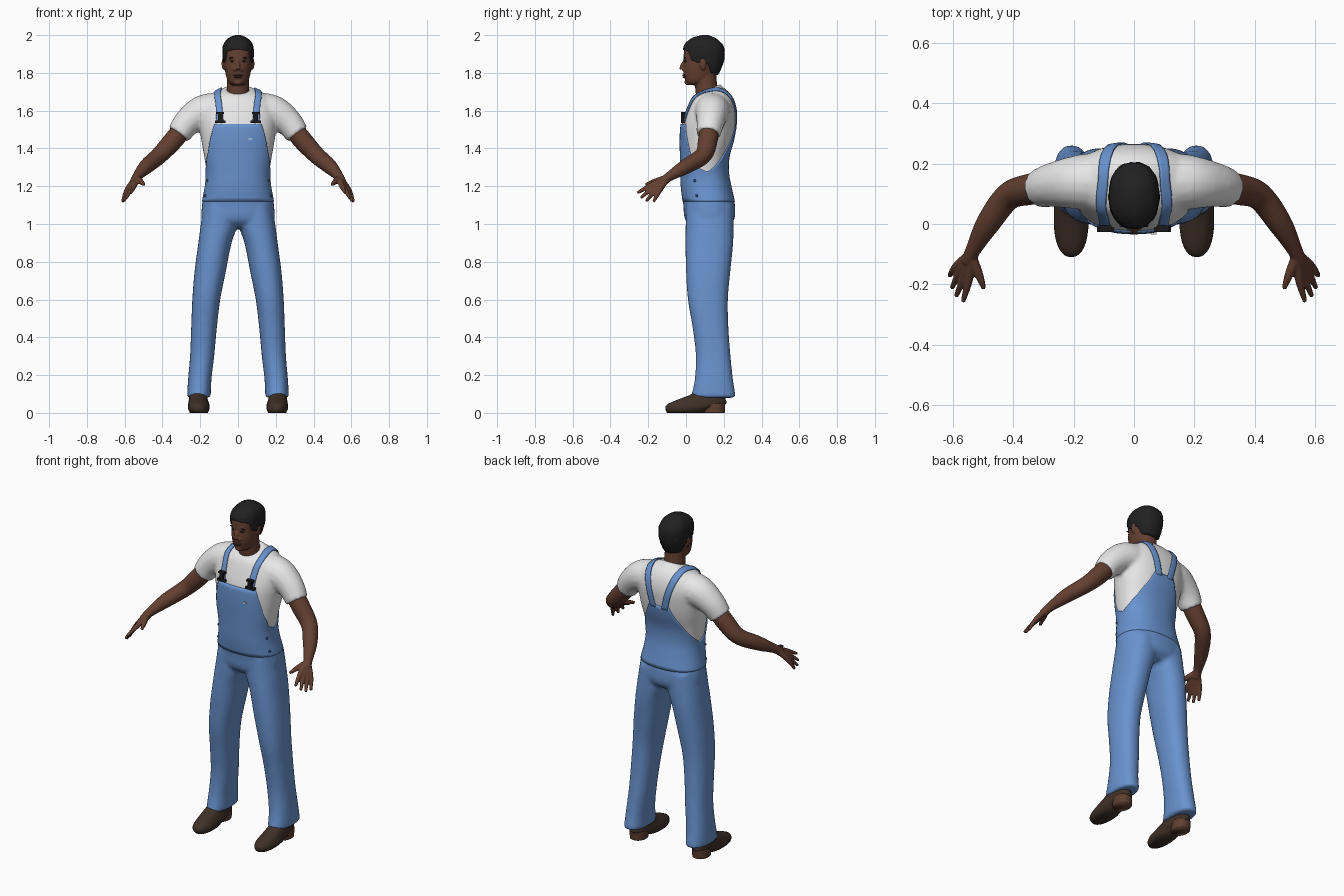
import bpy, bmesh, random
from math import sin, cos, pi, radians, copysign
from mathutils import Vector, Matrix

random.seed(4)
if "Cube" in bpy.data.objects:
    bpy.data.objects.remove(bpy.data.objects["Cube"])


def material(name, *rgb):
    m = bpy.data.materials.new(name)
    m.use_nodes = True
    m.diffuse_color = (*rgb, 1)
    bsdf = m.node_tree.nodes["Principled BSDF"]
    bsdf.inputs["Base Color"].default_value = (*rgb, 1)
    bsdf.inputs["Roughness"].default_value = 0.8
    return m


DENIM = material("denim blue", 0.14, 0.29, 0.62)
WHITE = material("cotton white", 0.8, 0.8, 0.8)
SKIN = material("brown skin", 0.125, 0.05, 0.03)
LIP = material("lip brown", 0.085, 0.03, 0.022)
HAIR = material("black hair", 0.015, 0.015, 0.015)
SHOE = material("dark leather", 0.05, 0.03, 0.02)
HEEL = material("heel brown", 0.11, 0.05, 0.03)
BLACK = material("black plastic", 0.01, 0.01, 0.012)
SEAM = material("dark blue", 0.03, 0.06, 0.16)


def spline(rows, t):
    """Smoothly interpolate rows whose first value is the key."""
    n = len(rows)
    t = min(max(t, rows[0][0]), rows[-1][0])
    i = next((k for k in range(n - 1) if t <= rows[k + 1][0]), n - 2)
    a, b = rows[i], rows[i + 1]
    h = b[0] - a[0]
    u = (t - a[0]) / h

    def slope(k, j):
        lo, hi = rows[max(k - 1, 0)], rows[min(k + 1, n - 1)]
        return (hi[j] - lo[j]) / (hi[0] - lo[0]) * h
    return [a[j] * (1 + 2 * u) * (1 - u) ** 2 + slope(i, j) * u * (1 - u) ** 2
            + b[j] * u * u * (3 - 2 * u) - slope(i + 1, j) * u * u * (1 - u)
            for j in range(1, len(a))]


def linear(table, a):
    for (a0, v0), (a1, v1) in zip(table, table[1:]):
        if a <= a1:
            return v0 + (v1 - v0) * (a - a0) / (a1 - a0)
    return table[-1][1]


def surface(rows, z, a, off=0, power=2.3):
    """Point on a body of stacked ovals; angle 0 faces the front."""
    cx, rx, front, back, dip = spline(rows, z)
    s, c = sin(a), cos(a)
    s, c = (copysign(abs(v) ** (2 / power), v) for v in (s, c))
    return Vector((cx + (rx + off) * s,
                   (front + back) / 2 - ((back - front) / 2 + off) * c,
                   z - dip * (1 + cos(a)) / 2))


def skin_rings(bm, rings, cap=True):
    loops = [[bm.verts.new(p) for p in r] for r in rings]
    n = len(loops[0])
    for a, b in zip(loops, loops[1:]):
        for k in range(n):
            bm.faces.new((a[k], a[(k + 1) % n], b[(k + 1) % n], b[k]))
    if cap:
        bm.faces.new(loops[0])
        bm.faces.new(loops[-1])


def tube(bm, rows, low, high, off=0, steps=24, n=48, tuck=None, cap=True, rough=0, power=2.3):
    """Oval stack between two heights, each a number or an angle table."""
    marks = [(i / steps, off) for i in range(steps + 1)]
    if tuck is not None:
        marks = [(0, tuck)] + marks + ([(1, tuck)] if not cap else [])
    rings = []
    for f, o in marks:
        ring = []
        for k in range(n):
            a = 2 * pi * k / n
            d = abs((360 * k / n + 180) % 360 - 180)
            lo, hi = (linear(v, d) if isinstance(v, list) else v for v in (low, high))
            ring.append(surface(rows, lo + (hi - lo) * f, a,
                                o + random.uniform(-rough, rough), power))
        rings.append(ring)
    skin_rings(bm, rings, cap)


def limb(bm, points, side=1, steps=20, n=16):
    """Round limb through (x, y, z, radius) points."""
    rows, key = [], 0
    for i, p in enumerate(points):
        if i:
            key += (Vector(p[:3]) - Vector(points[i - 1][:3])).length
        rows.append((key, *p))
    at = [spline(rows, key * i / steps) for i in range(steps + 1)]
    rings = []
    for i, p in enumerate(at):
        t = Vector(at[min(i + 1, steps)][:3]) - Vector(at[max(i - 1, 0)][:3])
        u = t.cross(Vector((1, 0, 1))).normalized()
        v = t.cross(u).normalized()
        ring = [Vector(p[:3]) + p[3] * (u * cos(2 * pi * k / n) + v * sin(2 * pi * k / n))
                for k in range(n)]
        rings.append([(q.x * side, q.y, q.z) for q in ring])
    skin_rings(bm, rings)


def ball(bm, place, size):
    m = Matrix.Translation(place) @ Matrix.Diagonal((*size, 1))
    bmesh.ops.create_uvsphere(bm, u_segments=16, v_segments=10, radius=1, matrix=m)


def box(bm, place, size):
    m = Matrix.Translation(place) @ Matrix.Diagonal((*size, 1))
    bmesh.ops.create_cube(bm, size=1, matrix=m)


def finish(bm, name, mat, voxel=0, relax=3, smooth=True):
    bmesh.ops.recalc_face_normals(bm, faces=bm.faces)
    for f in bm.faces:
        f.smooth = smooth
    me = bpy.data.meshes.new(name)
    bm.to_mesh(me)
    bm.free()
    me.materials.append(mat)
    ob = bpy.data.objects.new(name, me)
    bpy.context.collection.objects.link(ob)
    if voxel:
        r = ob.modifiers.new("blend", 'REMESH')
        r.mode, r.voxel_size, r.use_smooth_shade = 'VOXEL', voxel, True
        s = ob.modifiers.new("relax", 'SMOOTH')
        s.factor, s.iterations = 0.5, relax
    return ob


# Rows: height, centre x, half width, front y, back y, dip at the front
TORSO = [(0.98, 0, 0.15, 0.04, 0.21, 0), (1.02, 0, 0.185, 0, 0.25, 0),
         (1.1, 0, 0.187, -0.01, 0.255, 0), (1.2, 0, 0.17, -0.022, 0.235, 0),
         (1.27, 0, 0.166, -0.024, 0.222, 0), (1.35, 0, 0.178, -0.026, 0.224, 0),
         (1.45, 0, 0.195, -0.028, 0.25, 0), (1.53, 0, 0.205, -0.022, 0.262, 0),
         (1.6, 0, 0.205, 0, 0.264, 0), (1.66, 0, 0.18, 0.025, 0.25, 0),
         (1.7, 0, 0.14, 0.04, 0.225, 0.02), (1.725, 0, 0.1, 0.045, 0.195, 0.04),
         (1.74, 0, 0.075, 0.045, 0.18, 0.055)]
LEG = [(0.08, 0.207, 0.063, 0.025, 0.265, 0), (0.17, 0.203, 0.062, 0.045, 0.25, 0),
       (0.3, 0.19, 0.064, 0.052, 0.236, 0), (0.45, 0.18, 0.068, 0.035, 0.225, 0),
       (0.6, 0.168, 0.074, 0.01, 0.222, 0), (0.75, 0.147, 0.083, 0, 0.235, 0),
       (0.9, 0.122, 0.088, -0.003, 0.25, 0), (1, 0.099, 0.098, -0.002, 0.252, 0),
       (1.1, 0.09, 0.09, 0, 0.25, 0)]
SHOES = [(0, 0.205, 0.045, -0.1, 0.1, 0), (0.02, 0.208, 0.057, -0.11, 0.13, 0),
         (0.045, 0.208, 0.056, -0.1, 0.21, 0), (0.07, 0.21, 0.05, -0.045, 0.21, 0),
         (0.1, 0.21, 0.045, 0.03, 0.2, 0), (0.14, 0.207, 0.04, 0.06, 0.19, 0)]
HEELS = [(0, 0.21, 0.046, 0.095, 0.205, 0), (0.05, 0.21, 0.048, 0.09, 0.208, 0)]
HEAD = [(1.735, 0, 0.03, 0.012, 0.07, 0), (1.75, 0, 0.05, 0, 0.11, 0),
        (1.78, 0, 0.062, -0.01, 0.145, 0), (1.82, 0, 0.07, -0.015, 0.17, 0),
        (1.86, 0, 0.074, -0.012, 0.185, 0), (1.9, 0, 0.077, -0.012, 0.19, 0),
        (1.94, 0, 0.072, 0, 0.185, 0), (1.985, 0, 0.03, 0.06, 0.13, 0)]
SCALP = [(1.78, 0, 0.062, 0, 0.165, 0), (1.82, 0, 0.074, -0.01, 0.185, 0),
         (1.86, 0, 0.08, -0.012, 0.2, 0), (1.9, 0, 0.083, -0.016, 0.205, 0),
         (1.94, 0, 0.08, -0.012, 0.2, 0), (1.97, 0, 0.065, 0.01, 0.175, 0),
         (1.99, 0, 0.04, 0.045, 0.145, 0), (2, 0, 0.012, 0.085, 0.115, 0)]
BIB_EDGE = [(0, 1.53), (34, 1.53), (37, 1.5), (55, 1.38), (75, 1.3), (95, 1.275),
            (115, 1.31), (135, 1.36), (155, 1.44), (166, 1.51), (180, 1.5)]
HAIRLINE = [(0, 1.925), (45, 1.915), (55, 1.87), (75, 1.855), (100, 1.85), (120, 1.8), (180, 1.79)]

# Shirt: torso blended with both sleeves
bm = bmesh.new()
tube(bm, TORSO, 1.15, 1.74, steps=32)
for side in (1, -1):
    limb(bm, [(0.1, 0.14, 1.6, 0.1), (0.19, 0.138, 1.59, 0.09),
              (0.265, 0.13, 1.54, 0.075), (0.315, 0.118, 1.475, 0.064)], side)
shirt = finish(bm, "shirt", WHITE, 0.01, 4)

# Overalls: trousers, bib and straps
bm = bmesh.new()
tube(bm, TORSO, 0.98, 1.24, 0.004)
for side in (1, -1):
    rows = [(r[0], r[1] * side, *r[2:]) for r in LEG]
    tube(bm, rows, 0.08, 1.1, steps=40, n=32)
finish(bm, "trousers", DENIM, 0.011, 5)

bm = bmesh.new()
tube(bm, TORSO, 1.12, BIB_EDGE, 0.006, 20, 120, -0.012, cap=False)
finish(bm, "bib", DENIM)

STRAP = [(0, 0.095, -0.01, 1.54), (1, 0.106, 0, 1.63), (2, 0.116, 0.045, 1.7),
         (3, 0.114, 0.1, 1.725), (4, 0.1, 0.17, 1.71), (5, 0.08, 0.235, 1.65),
         (6, 0.058, 0.265, 1.57), (7, 0.038, 0.26, 1.49)]
for side, label in ((1, "left"), (-1, "right")):
    bm = bmesh.new()
    lines = []
    for i in range(57):
        x, y, z = spline(STRAP, i / 8)
        lines.append([bm.verts.new((side * (x + w * 0.019), y, z)) for w in (-1, -0.5, 0, 0.5, 1)])
    for a, b in zip(lines, lines[1:]):
        for k in range(4):
            bm.faces.new((a[k], a[k + 1], b[k + 1], b[k]))
    strap = finish(bm, label + "_strap", DENIM)
    wrap = strap.modifiers.new("hug shirt", 'SHRINKWRAP')
    wrap.target, wrap.offset, wrap.wrap_mode = shirt, 0.008, 'ABOVE_SURFACE'
    strap.modifiers.new("thickness", 'SOLIDIFY').thickness = 0.006

    # Strap buckle
    bm = bmesh.new()
    for z, w, h in ((1.587, 0.042, 0.01), (1.565, 0.024, 0.04), (1.542, 0.056, 0.013)):
        box(bm, (side * 0.095, -0.016, z), (w, 0.022, h))
    finish(bm, label + "_buckle", BLACK, smooth=False)

    # Hip buttons
    bm = bmesh.new()
    for z in (1.23, 1.15):
        ball(bm, surface(TORSO, z, side * radians(68), 0.006), (0.007, 0.007, 0.007))
    finish(bm, label + "_hip_buttons", SEAM)

    # Shoe and heel
    for name, rows, mat in (("shoe", SHOES, SHOE), ("heel", HEELS, HEEL)):
        bm = bmesh.new()
        tube(bm, [(r[0], r[1] * side, *r[2:]) for r in rows], 0, rows[-1][0], steps=12, n=32)
        finish(bm, label + "_" + name, mat)

    # Arm with hand: four fingers and a thumb
    bm = bmesh.new()
    limb(bm, [(0.28, 0.125, 1.52, 0.052), (0.345, 0.115, 1.44, 0.052), (0.415, 0.092, 1.365, 0.046),
              (0.485, 0, 1.305, 0.04), (0.535, -0.09, 1.25, 0.025), (0.55, -0.125, 1.222, 0.024)], side, 32, 20)
    for i, tip in enumerate(((0.567, -0.258, 1.165), (0.59, -0.24, 1.138),
                             (0.604, -0.212, 1.12), (0.612, -0.172, 1.118))):
        f = i / 3
        knuckle = (0.548 + 0.04 * f, -0.185 + 0.045 * f, 1.205 - 0.027 * f, 0.0145)
        limb(bm, [(0.54, -0.1, 1.243, 0.018), knuckle, (*tip, 0.008)], side, n=12)
    limb(bm, [(0.54, -0.105, 1.243, 0.018), (0.515, -0.165, 1.225, 0.015), (0.497, -0.215, 1.208, 0.008)], side, n=12)
    finish(bm, label + "_arm", SKIN, 0.005, 2)

    # Eye and brow
    bm = bmesh.new()
    ball(bm, (side * 0.03, -0.003, 1.861), (0.011, 0.007, 0.005))
    ball(bm, (side * 0.031, -0.005, 1.88), (0.018, 0.006, 0.004))
    finish(bm, label + "_eye_and_brow", HAIR)

# Head, neck, nose and ears blended together
bm = bmesh.new()
tube(bm, HEAD, 1.735, 1.985, n=40, power=2.15)
limb(bm, [(0, 0.125, 1.64, 0.068), (0, 0.108, 1.72, 0.06), (0, 0.1, 1.82, 0.058)])
limb(bm, [(0, -0.005, 1.868, 0.008), (0, -0.022, 1.835, 0.01), (0, -0.022, 1.818, 0.014)])
ball(bm, (0, 0, 1.878), (0.05, 0.014, 0.008))
ball(bm, (0, 0.008, 1.75), (0.024, 0.016, 0.016))
for side in (1, -1):
    ball(bm, (side * 0.018, -0.012, 1.816), (0.009, 0.011, 0.007))
    ball(bm, (side * 0.077, 0.09, 1.848), (0.01, 0.018, 0.032))
finish(bm, "head", SKIN, 0.005, 2)

bm = bmesh.new()
ball(bm, (0, -0.008, 1.787), (0.026, 0.012, 0.005))
ball(bm, (0, -0.006, 1.778), (0.022, 0.012, 0.006))
finish(bm, "lips", LIP)

# Short rough hair
bm = bmesh.new()
tube(bm, SCALP, HAIRLINE, 2, 0, 18, 64, -0.014, rough=0.0018)
finish(bm, "hair", HAIR)

# Small chest tag
bm = bmesh.new()
box(bm, surface(TORSO, 1.45, radians(16), 0.007), (0.018, 0.008, 0.007))
finish(bm, "chest_tag", WHITE, smooth=False)
